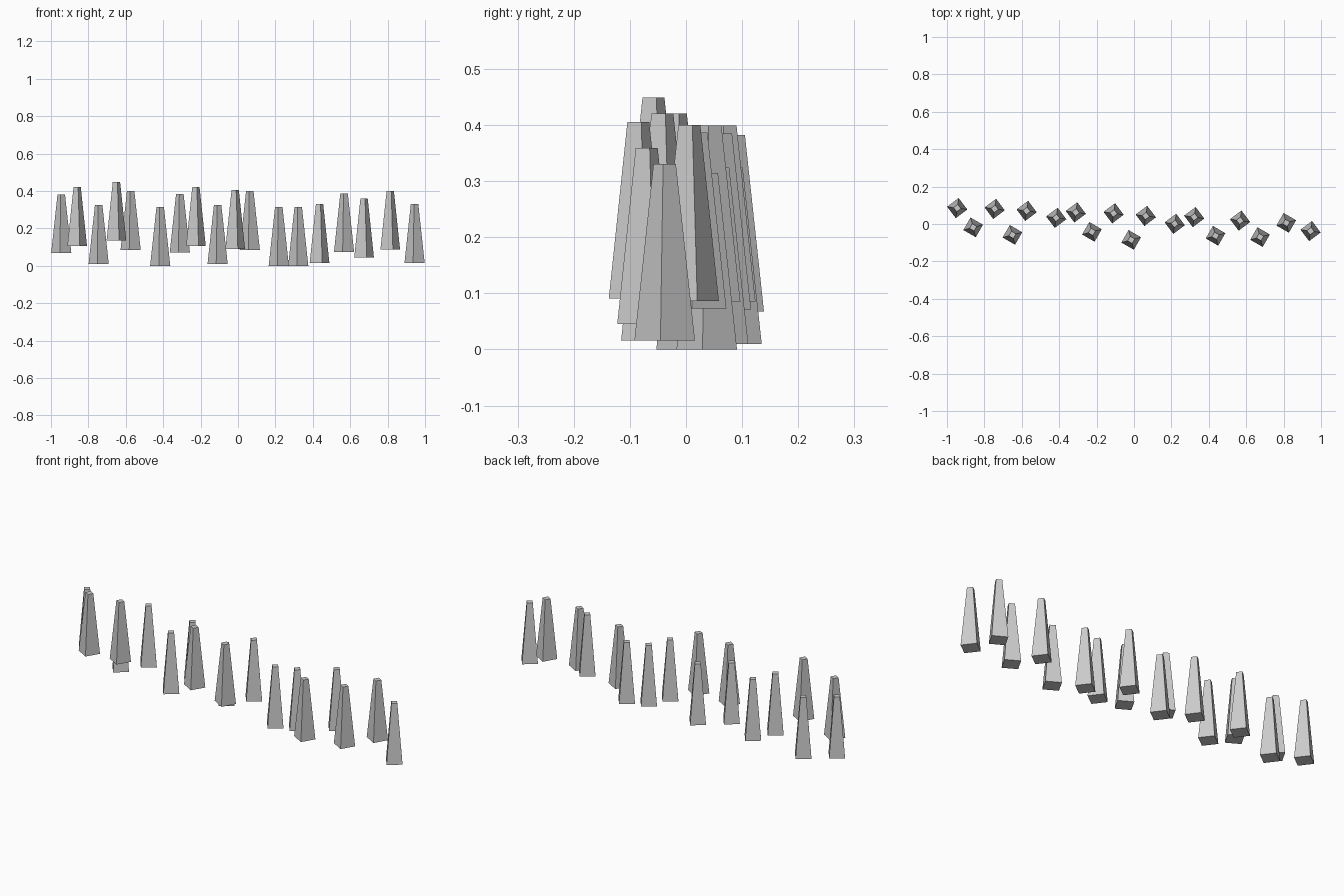
import bpy
import math

HEIGHT = 0.314
BASE, TOP = 0.0385, 0.0143   # half side lengths of the taper
A, B = 60, 37                # the two turns used, in degrees

# One row per spike: x, y, base height, turn
SPIKES = [
    (-0.945, 0.085, 0.068, B), (-0.860, -0.018, 0.106, A),
    (-0.745, 0.081, 0.010, B), (-0.650, -0.058, 0.135, A),
    (-0.574, 0.070, 0.085, B), (-0.416, 0.033, 0.000, B),
    (-0.311, 0.062, 0.071, B), (-0.225, -0.042, 0.106, A),
    (-0.109, 0.057, 0.010, B), (-0.015, -0.085, 0.091, A),
    (0.063, 0.043, 0.085, B), (0.218, 0.001, 0.000, B),
    (0.322, 0.037, 0.000, B), (0.436, -0.063, 0.016, A),
    (0.567, 0.018, 0.073, B), (0.674, -0.070, 0.045, A),
    (0.814, 0.006, 0.086, A), (0.944, -0.038, 0.016, B),
]


# Shared four-sided taper with a flat top
def spike_mesh():
    verts = [(sx * h, sy * h, z)
             for h, z in ((BASE, 0), (TOP, HEIGHT))
             for sx, sy in ((-1, -1), (1, -1), (1, 1), (-1, 1))]
    sides = [(i, (i + 1) % 4, (i + 1) % 4 + 4, i + 4) for i in range(4)]
    mesh = bpy.data.meshes.new("spike")
    mesh.from_pydata(verts, [], [(3, 2, 1, 0), (4, 5, 6, 7)] + sides)
    mesh.update()
    return mesh


# Staggered row of spikes
mesh = spike_mesh()
for n, (x, y, z, turn) in enumerate(SPIKES, 1):
    spike = bpy.data.objects.new(f"spike_{n:02d}", mesh)
    spike.location = (x, y, z)
    spike.rotation_euler.z = math.radians(turn)
    bpy.context.collection.objects.link(spike)
